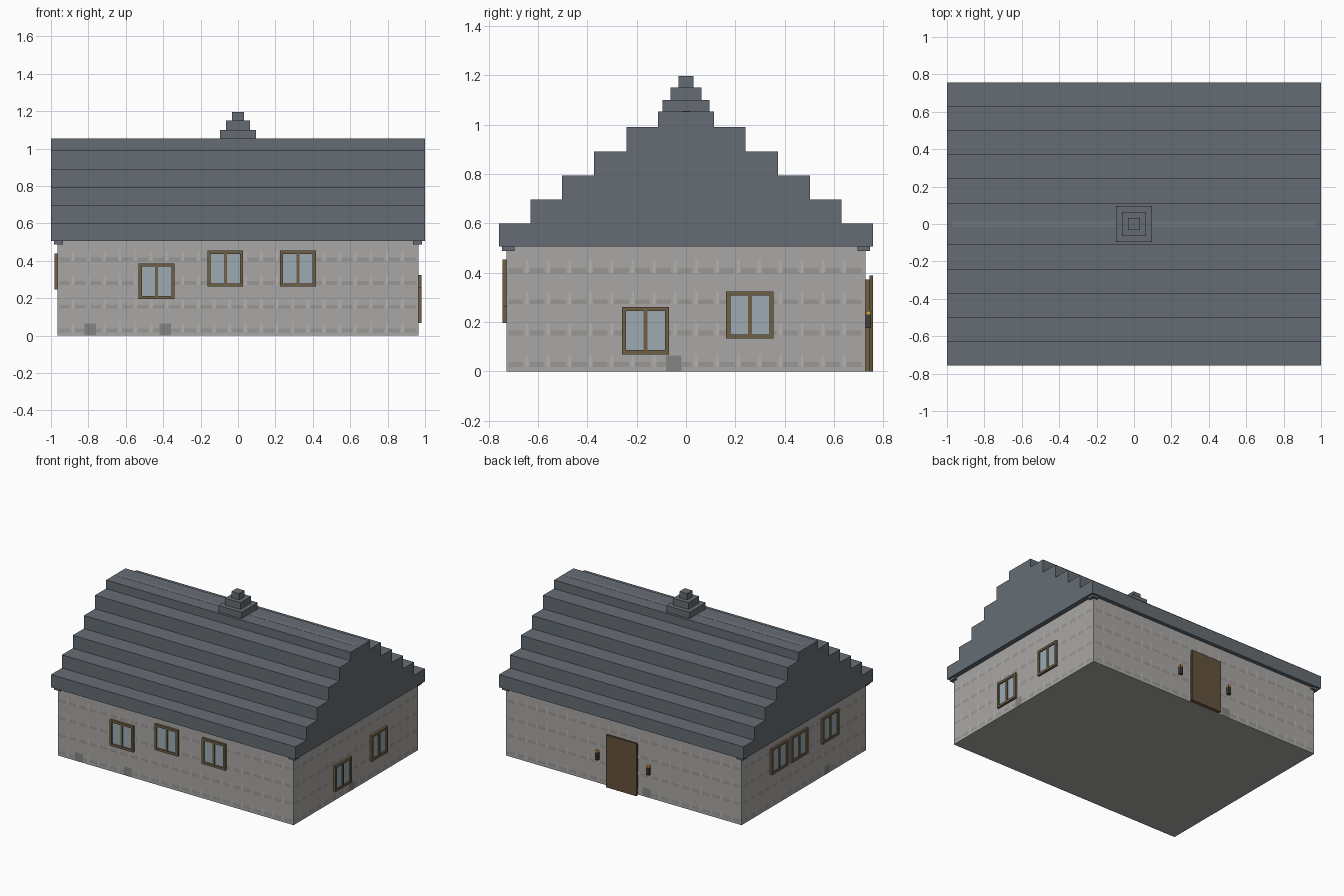
import bpy, bmesh
from mathutils import Vector

if "Cube" in bpy.data.objects:
    bpy.data.objects.remove(bpy.data.objects["Cube"])

HX, HY = 0.965, 0.728  # half size of the walls


def mat(name, r, g, b):
    m = bpy.data.materials.new(name)
    m.diffuse_color = (r, g, b, 1)
    m.use_nodes = True
    m.node_tree.nodes["Principled BSDF"].inputs["Base Color"].default_value = m.diffuse_color
    return m


SLATE = mat("slate", 0.13, 0.152, 0.175)
RIDGE = mat("light_slate", 0.16, 0.182, 0.205)
STONE = mat("stone", 0.40, 0.39, 0.375)
DARK = mat("dark_stone", 0.32, 0.31, 0.30)
PALE = mat("mortar", 0.46, 0.45, 0.43)
PATCH = mat("grey_patch", 0.23, 0.23, 0.22)
WOOD = mat("wood", 0.16, 0.115, 0.06)
DOOR = mat("door_wood", 0.125, 0.085, 0.045)
GLASS = mat("glass", 0.34, 0.41, 0.45)
IRON = mat("dark_iron", 0.05, 0.045, 0.04)
FLAME = mat("flame", 0.8, 0.35, 0.05)


def add_box(bm, a, b):
    lo = Vector([min(p, q) for p, q in zip(a, b)])
    hi = Vector([max(p, q) for p, q in zip(a, b)])
    vs = bmesh.ops.create_cube(bm, size=1)["verts"]
    bmesh.ops.scale(bm, vec=hi - lo, verts=vs)
    bmesh.ops.translate(bm, vec=(lo + hi) / 2, verts=vs)


def finish(name, bm, material):
    me = bpy.data.meshes.new(name)
    bm.to_mesh(me)
    bm.free()
    me.materials.append(material)
    ob = bpy.data.objects.new(name, me)
    bpy.context.collection.objects.link(ob)


def boxes(name, pairs, material):
    bm = bmesh.new()
    for a, b in pairs:
        add_box(bm, a, b)
    finish(name, bm, material)


def on_wall(side, u, d, z):
    """Point at u along a wall, d out from it, at height z."""
    return Vector({"front": (u, -HY - d, z), "back": (u, HY + d, z),
                   "right": (HX + d, u, z), "left": (-HX - d, u, z)}[side])


def wall_boxes(name, side, specs, material):
    boxes(name, [(on_wall(side, u0, d0, z0), on_wall(side, u1, d1, z1))
                 for u0, u1, d0, d1, z0, z1 in specs], material)


# Walls
boxes("walls", [((-HX, -HY, 0), (HX, HY, 0.51))], STONE)


# Flat stone pattern on the walls
def decals(name, rects, material, d):
    bm = bmesh.new()
    for side, u0, u1, z0, z1 in rects:
        f = bm.faces.new([bm.verts.new(on_wall(side, u, d, z))
                          for u, z in ((u0, z0), (u1, z0), (u1, z1), (u0, z1))])
        f.normal_update()
        if f.normal.dot(on_wall(side, 0, 1, 0) - on_wall(side, 0, 0, 0)) < 0:
            f.normal_flip()
    finish(name, bm, material)


dashes, joints = [], []
for side in ("front", "back", "left", "right"):
    half = HX if side in ("front", "back") else HY
    n = round(2 * half / 0.085)
    step = 2 * half / n
    for row in range(4):
        z = 0.018 + row * 0.127
        for i in range(n):
            u = -half + i * step
            dashes.append((side, u + 0.008, u + 0.068, z, z + 0.02))
            if i:
                joints.append((side, u - 0.006, u + 0.004, z, z + 0.05))
decals("stone_courses", dashes, DARK, 0.001)
decals("stone_joints", joints, PALE, 0.001)
patches = [("front", -0.79), ("front", -0.39), ("right", -0.05),
           ("back", -0.19), ("left", -0.27)]
decals("stone_patches", [(s, u - 0.031, u + 0.031, 0.001, 0.065)
                         for s, u in patches], PATCH, 0.002)

# Stepped roof
steps = [(0.757, 0.505, 0.60), (0.63, 0.60, 0.697), (0.502, 0.697, 0.793),
         (0.372, 0.793, 0.89), (0.242, 0.89, 0.99), (0.113, 0.99, 1.053)]
for i, (y, z0, z1) in enumerate(steps):
    boxes(f"roof_step_{i + 1}", [((-1, -y, z0), (1, y, z1))], SLATE)
boxes("ridge_strip", [((-0.97, -0.016, 1.04), (0.97, 0.016, 1.054))], RIDGE)

# Stepped finial
for i, (r, z0, z1) in enumerate([(0.095, 1.05, 1.10), (0.063, 1.10, 1.15),
                                 (0.031, 1.15, 1.197)]):
    boxes(f"finial_{i + 1}", [((-r, -r, z0), (r, r, z1))], SLATE)

# Corner blocks under the eaves
boxes("eave_corner_blocks",
      [((sx * 0.935, sy * 0.695, 0.488), (sx * 0.985, sy * 0.745, 0.506))
       for sx in (-1, 1) for sy in (-1, 1)], SLATE)


# Windows: frame with centre bar, and a pane set back
def window(name, side, u, z, s=0.096, t=0.017, d=0.016):
    wall_boxes(name + "_frame", side, [
        (u - s, u + s, 0, d, z - s, z - s + t),
        (u - s, u + s, 0, d, z + s - t, z + s),
        (u - s, u - s + t, 0, d, z - s + t, z + s - t),
        (u + s - t, u + s, 0, d, z - s + t, z + s - t),
        (u - 0.008, u + 0.008, 0, d - 0.003, z - s + t, z + s - t)], WOOD)
    wall_boxes(name + "_pane", side, [
        (u - s + t, u + s - t, 0, 0.007, z - s + t, z + s - t)], GLASS)


for side, u, z in [("front", -0.435, 0.291), ("front", -0.068, 0.358),
                   ("front", 0.32, 0.358), ("right", -0.164, 0.165),
                   ("right", 0.259, 0.228), ("left", 0.30, 0.343),
                   ("left", 0.068, 0.343), ("left", -0.295, 0.343)]:
    window(f"{side}_window", side, u, z)

# Back door
wall_boxes("door_backing", "back", [(-0.115, 0.115, 0, 0.015, 0, 0.373)], WOOD)
wall_boxes("door", "back", [(-0.125, 0.125, 0.015, 0.029, 0, 0.388)], DOOR)

# Wall torches beside the door
for side, u in (("left", 0.21), ("right", -0.21)):
    wall_boxes(side + "_torch", "back",
               [(u - 0.011, u + 0.011, 0, 0.022, 0.175, 0.23)], IRON)
    wall_boxes(side + "_torch_flame", "back",
               [(u - 0.009, u + 0.009, 0.002, 0.02, 0.23, 0.245)], FLAME)
